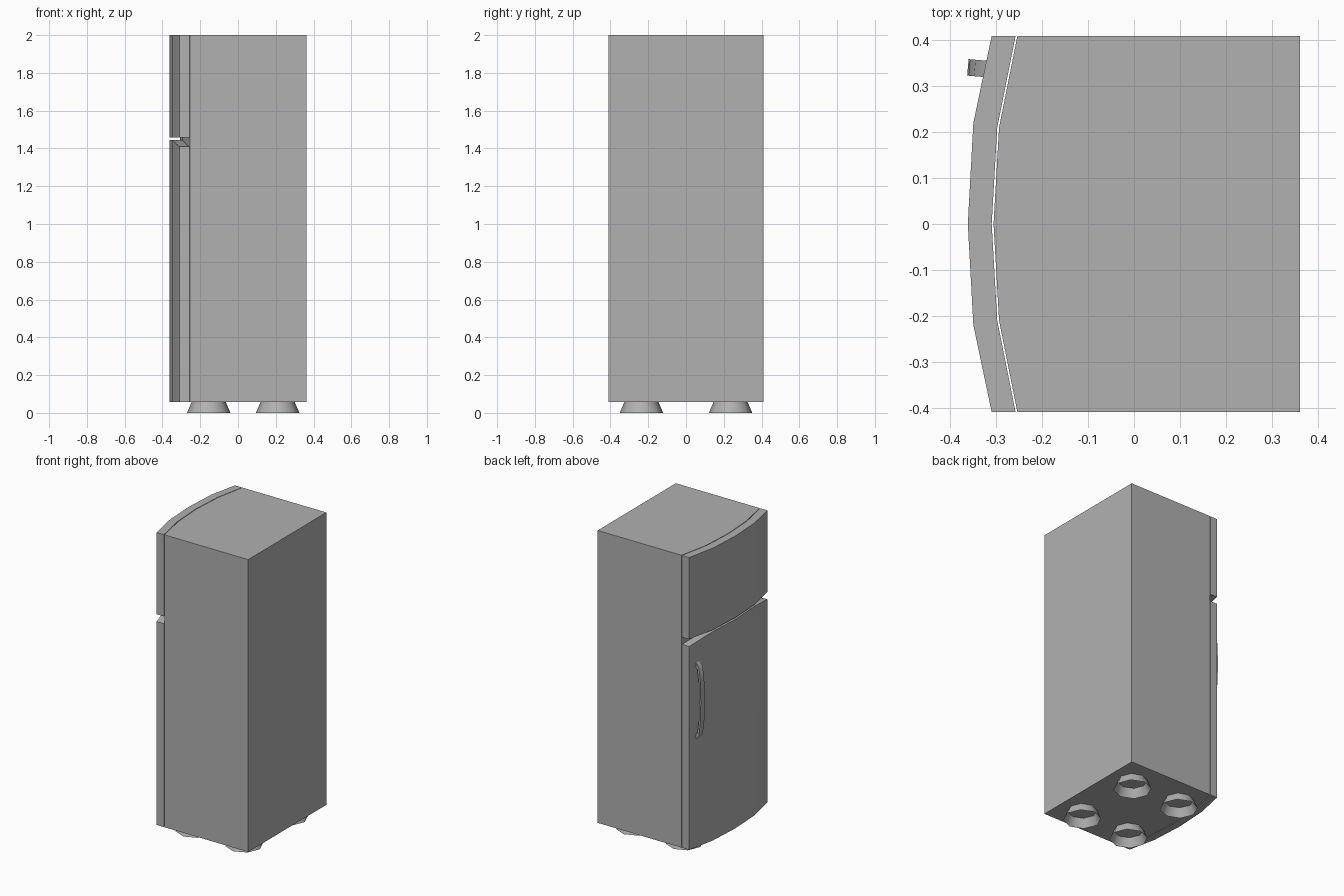
import bpy, bmesh, math
from mathutils import Matrix, Vector

if "Cube" in bpy.data.objects:
    bpy.data.objects.remove(bpy.data.objects["Cube"])

H = 0.41  # half width across the doors
OUTER = [(-0.31, H), (-0.35, 0.22), (-0.362, 0), (-0.35, -0.22), (-0.31, -H)]
INNER = [(-0.258, H), (-0.298, 0.21), (-0.31, 0), (-0.298, -0.21), (-0.258, -H)]

# one dark grey finish for every part
grey = bpy.data.materials.new("grey_finish")
grey.diffuse_color = (0.44, 0.44, 0.44, 1)
grey.use_nodes = True
grey.node_tree.nodes["Principled BSDF"].inputs["Base Color"].default_value = grey.diffuse_color


def finish(bm, name, angle=30):
    bmesh.ops.recalc_face_normals(bm, faces=bm.faces)
    mesh = bpy.data.meshes.new(name)
    bm.to_mesh(mesh)
    bm.free()
    mesh.materials.append(grey)
    ob = bpy.data.objects.new(name, mesh)
    bpy.context.collection.objects.link(ob)
    bpy.ops.object.select_all(action='DESELECT')
    ob.select_set(True)
    bpy.context.view_layer.objects.active = ob
    bpy.ops.object.shade_smooth_by_angle(angle=math.radians(angle))
    return ob


def loft(name, low, high):
    """Closed solid between two matching outlines of 3D points."""
    bm = bmesh.new()
    a = [bm.verts.new(p) for p in low]
    b = [bm.verts.new(p) for p in high]
    n = len(a)
    for i in range(n):
        j = (i + 1) % n
        bm.faces.new((a[i], a[j], b[j], b[i]))
    # caps, as strips between the two equal rails of the outline
    for ring in (a, b):
        for i in range(n // 2 - 1):
            bm.faces.new((ring[i], ring[i + 1], ring[n - 2 - i], ring[n - 1 - i]))
    return finish(bm, name)


def prism(name, outline, z0, z1, end_drop=0.0):
    def top(y):
        return z1 - (end_drop if abs(y) > 0.4 else 0)
    return loft(name, [(x, y, z0) for x, y in outline],
                [(x, y, top(y)) for x, y in outline])


# cabinet with a bowed front just behind the doors
front = [(x + 0.004, y) for x, y in INNER]
prism("cabinet", front + [(0.362, y) for x, y in reversed(front)], 0.058, 2.0)

# bowed doors; the lower one slopes down at both ends as a finger grip
door = OUTER + INNER[::-1]
prism("freezer_door", door, 1.457, 2.0)
prism("fridge_door", door, 0.058, 1.446, end_drop=0.037)

# arched handle bar on the lower door
half = [(0.004, 0.26), (-0.022, 0.225), (-0.034, 0.13)]
arc = half + [(-0.037, 0)] + [(x, -z) for x, z in reversed(half)]
inner_arc = [(x + 0.012, z * 0.93) for x, z in arc]
bar = arc + inner_arc[::-1]
place = Matrix.Translation((-0.325, 0.338, 1.03)) @ Matrix.Rotation(math.radians(-5), 4, 'Z')
loft("door_handle", [place @ Vector((x, -0.018, z)) for x, z in bar],
     [place @ Vector((x, 0.018, z)) for x, z in bar])

# open flared feet
for ix, x in enumerate((-0.155, 0.21)):
    for iy, y in enumerate((-0.236, 0.236)):
        bm = bmesh.new()
        bmesh.ops.create_cone(bm, cap_ends=False, segments=8, radius1=0.115,
                              radius2=0.09, depth=0.058,
                              matrix=Matrix.Translation((x, y, 0.029)))
        finish(bm, f"foot_{ix}_{iy}", angle=60)
